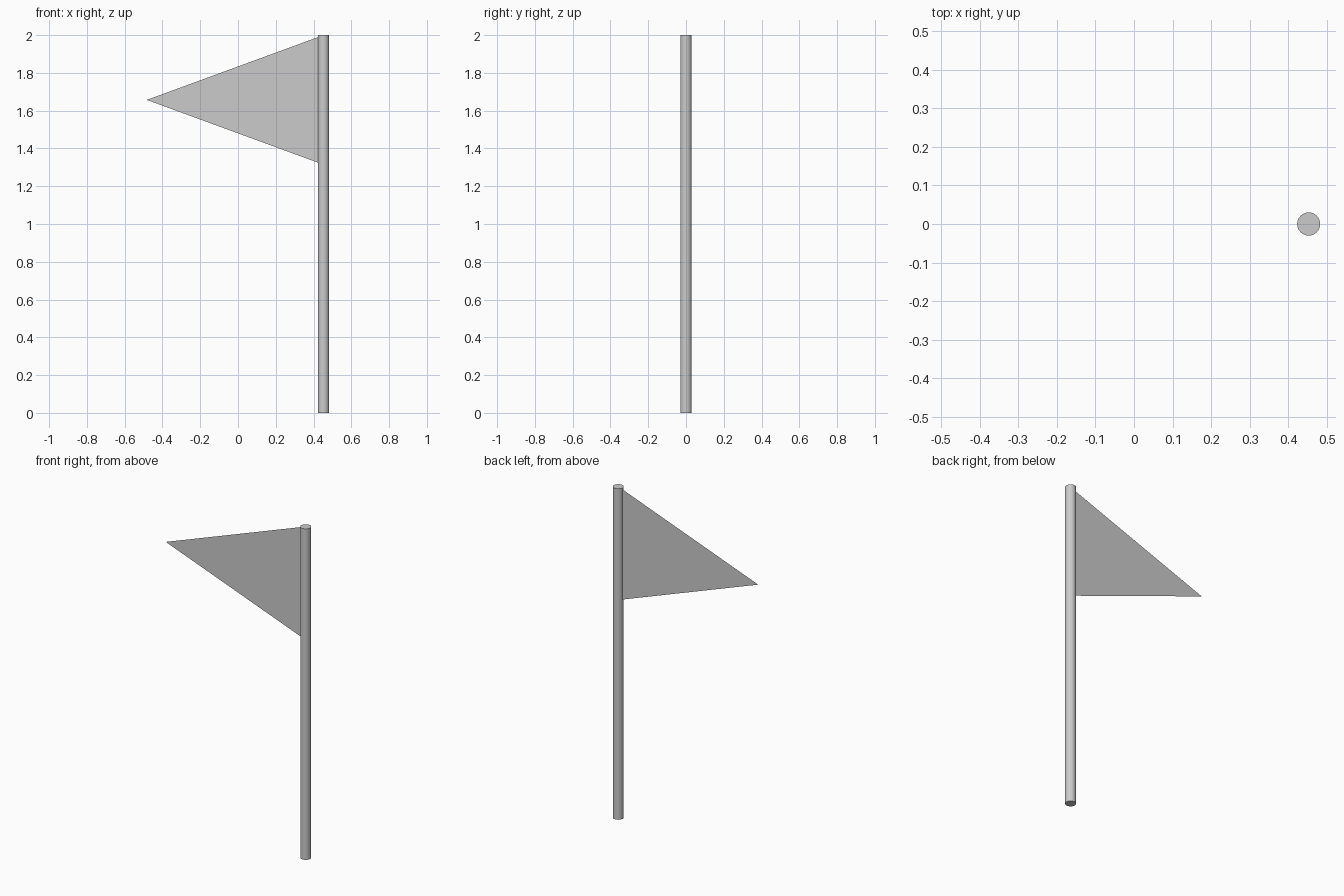
import bpy, bmesh
from mathutils import Vector

cube = bpy.data.objects.get("Cube")
if cube:
    bpy.data.objects.remove(cube, do_unlink=True)

POLE_X, RADIUS, HEIGHT = 0.453, 0.03, 2.0

# One plain grey for pole and flag
grey = bpy.data.materials.new("plain grey")
grey.use_nodes = True
colour = (0.6, 0.6, 0.6, 1)
grey.diffuse_color = colour
grey.node_tree.nodes["Principled BSDF"].inputs["Base Color"].default_value = colour

# Round pole with flat ends
bpy.ops.mesh.primitive_cylinder_add(vertices=32, radius=RADIUS, depth=HEIGHT,
                                    location=(POLE_X, 0, HEIGHT / 2))
pole = bpy.context.object
pole.name = "pole"
pole.data.materials.append(grey)
bpy.ops.object.shade_smooth_by_angle()

# Flat triangular pennant, its edge meeting the pole
mesh = bpy.data.meshes.new("pennant")
bm = bmesh.new()
hoist = POLE_X - RADIUS
corners = [(-0.483, 0, 1.657), (hoist, 0, 1.325), (hoist, 0, 1.989)]
bm.faces.new([bm.verts.new(Vector(c)) for c in corners])
bm.to_mesh(mesh)
bm.free()
mesh.materials.append(grey)
pennant = bpy.data.objects.new("pennant", mesh)
bpy.context.collection.objects.link(pennant)
